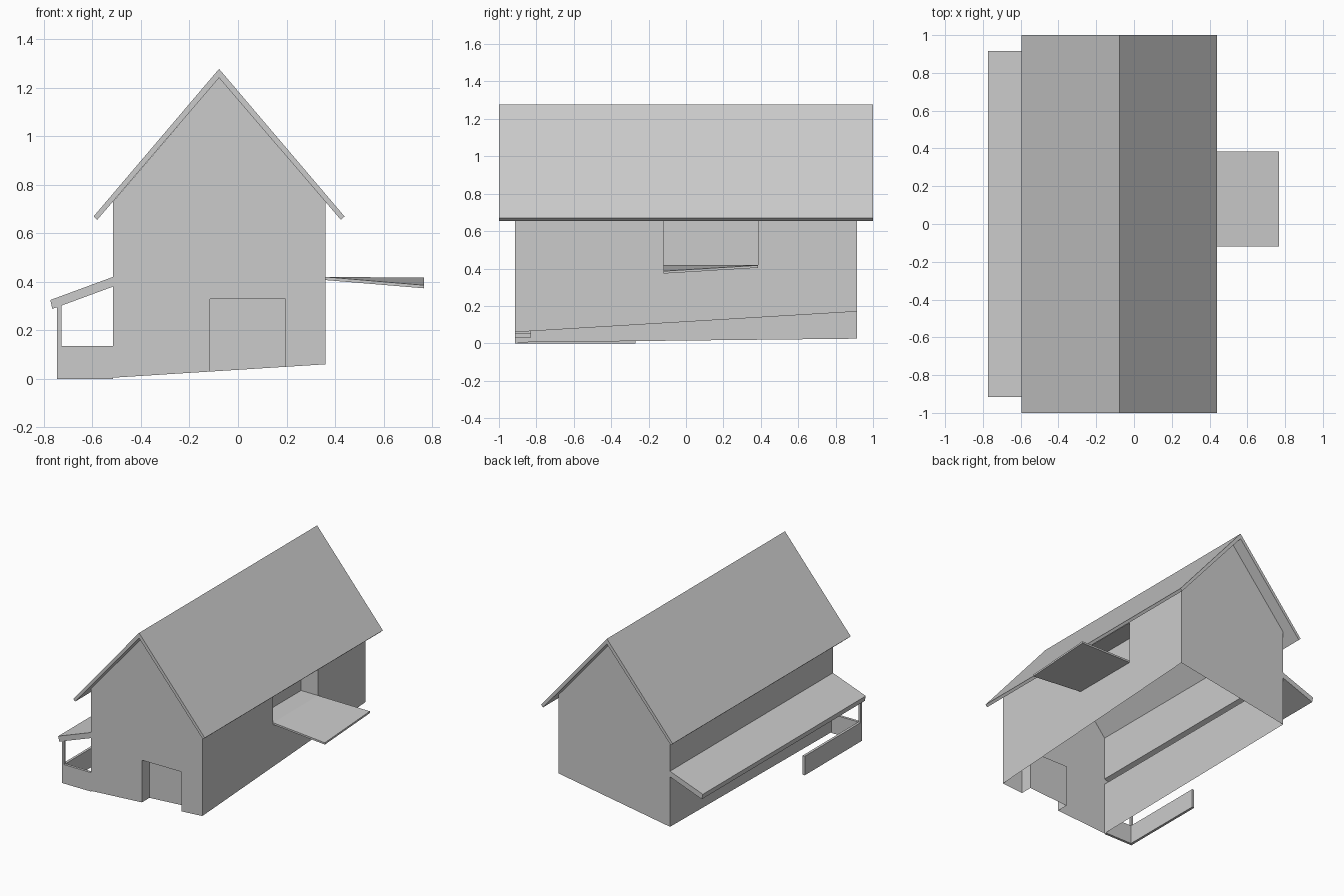
import bpy
from mathutils import Vector

cube = bpy.data.objects.get("Cube")
if cube:
    bpy.data.objects.remove(cube, do_unlink=True)

grey = bpy.data.materials.new("plain grey")
grey.use_nodes = True
grey.diffuse_color = (0.6, 0.6, 0.6, 1)
bsdf = next(n for n in grey.node_tree.nodes if n.type == 'BSDF_PRINCIPLED')
bsdf.inputs["Base Color"].default_value = (0.6, 0.6, 0.6, 1)


def add_mesh(name, polys):
    """Flat-shaded object from a list of polygons given as corner points."""
    verts, faces = [], []
    for poly in polys:
        faces.append(range(len(verts), len(verts) + len(poly)))
        verts += [Vector(p) for p in poly]
    mesh = bpy.data.meshes.new(name)
    mesh.from_pydata(verts, [], [list(f) for f in faces])
    mesh.materials.append(grey)
    mesh.update()
    obj = bpy.data.objects.new(name, mesh)
    bpy.context.collection.objects.link(obj)
    return obj


def extrude_y(name, profile, y0, y1, skip=()):
    """Counter-clockwise (x, z) profile swept from y0 to y1."""
    front = [(x, y0, z) for x, z in profile]
    back = [(x, y1, z) for x, z in profile]
    polys = [front, back[::-1]]
    n = len(profile)
    for i in range(n):
        if i not in skip:
            j = (i + 1) % n
            polys.append([front[j], front[i], back[i], back[j]])
    return add_mesh(name, polys)


def box(name, x0, x1, y0, y1, z0, z1):
    return extrude_y(name, [(x0, z0), (x1, z0), (x1, z1), (x0, z1)], y0, y1)


# Main dimensions
XL, XR, Y = -0.515, 0.36, 0.915
EAVE, RIDGE_X, RIDGE_Z = 0.73, -0.078, 1.24
DX0, DX1, DTOP, DY = -0.115, 0.195, 0.33, -0.83     # door recess
WY0, WY1, WZ0, WZ1, WX = -0.12, 0.385, 0.42, 0.71, 0.226  # window recess


def base(x, y):
    """Height of the sloping ground line under the walls."""
    u, v = (x - XL) / (XR - XL), (y + Y) / (2 * Y)
    left = 0.005 + 0.02 * v
    right = 0.06 + 0.11 * v
    return left + (right - left) * u


def foot(x, y):
    return (x, y, base(x, y))


# Front wall with a doorway notch, and the door recess
d0, d1 = base(DX0, -Y), base(DX1, -Y)
gable = [(XR, EAVE), (RIDGE_X, RIDGE_Z), (XL, EAVE)]
add_mesh("front_wall", [
    [foot(XL, -Y), (DX0, -Y, d0), (DX0, -Y, DTOP), (DX1, -Y, DTOP),
     (DX1, -Y, d1), foot(XR, -Y)] + [(x, -Y, z) for x, z in gable]])
add_mesh("door_recess", [
    [(DX0, DY, d0), (DX1, DY, d1), (DX1, DY, DTOP), (DX0, DY, DTOP)],
    [(DX0, -Y, d0), (DX0, DY, d0), (DX0, DY, DTOP), (DX0, -Y, DTOP)],
    [(DX1, DY, d1), (DX1, -Y, d1), (DX1, -Y, DTOP), (DX1, DY, DTOP)],
    [(DX0, DY, DTOP), (DX1, DY, DTOP), (DX1, -Y, DTOP), (DX0, -Y, DTOP)]])

# Back wall
add_mesh("back_wall", [
    [foot(XR, Y), foot(XL, Y)] + [(x, Y, z) for x, z in gable[::-1]]])

# Side wall with the serving window, and the window recess
add_mesh("window_wall", [
    [foot(XR, -Y), foot(XR, Y), (XR, Y, WZ0), (XR, -Y, WZ0)],
    [(XR, -Y, WZ0), (XR, WY0, WZ0), (XR, WY0, WZ1), (XR, -Y, WZ1)],
    [(XR, WY1, WZ0), (XR, Y, WZ0), (XR, Y, WZ1), (XR, WY1, WZ1)],
    [(XR, -Y, WZ1), (XR, Y, WZ1), (XR, Y, EAVE), (XR, -Y, EAVE)]])
add_mesh("window_recess", [
    [(WX, WY0, WZ0), (WX, WY1, WZ0), (WX, WY1, WZ1), (WX, WY0, WZ1)],
    [(XR, WY1, WZ0), (XR, WY1, WZ1), (WX, WY1, WZ1), (WX, WY1, WZ0)],
    [(XR, WY0, WZ0), (WX, WY0, WZ0), (WX, WY0, WZ1), (XR, WY0, WZ1)],
    [(XR, WY0, WZ1), (WX, WY0, WZ1), (WX, WY1, WZ1), (XR, WY1, WZ1)],
    [(XR, WY0, WZ0), (XR, WY1, WZ0), (WX, WY1, WZ0), (WX, WY0, WZ0)]])

# Porch side wall, with a slot where the porch roof joins
A0, A1 = 0.38, 0.42
add_mesh("porch_wall", [
    [foot(XL, Y), foot(XL, -Y), (XL, -Y, A0), (XL, Y, A0)],
    [(XL, Y, A1), (XL, -Y, A1), (XL, -Y, EAVE), (XL, Y, EAVE)]])

# Main roof: one folded slab
extrude_y("roof", [(-0.58, 0.655), (RIDGE_X, RIDGE_Z), (0.424, 0.655),
                   (0.439, 0.669), (RIDGE_X, 1.277), (-0.595, 0.669)], -1, 1)

# Porch roof, open at the wall end
extrude_y("porch_roof", [(-0.765, 0.288), (XL, A0), (XL, A1), (-0.773, 0.325)],
          -Y, Y, skip=(1,))

# Porch parapet and corner post
PX, T = -0.745, 0.018
box("porch_front_panel", PX, XL, -Y, -Y + T, 0, 0.135)
box("porch_side_panel", PX, PX + T, -Y + T, -0.27, 0, 0.135)
box("porch_post", PX, PX + T, -Y, -Y + T, 0.135, 0.304)

# Serving flap under the window, drooping at its front outer corner
FX = 0.767
top = [(XR, WY0, WZ0), (FX, WY0, 0.386), (FX, WY1, 0.417), (XR, WY1, WZ0)]
low = [(x, y, z - 0.013) for x, y, z in top]
add_mesh("serving_flap", [top, low[::-1]] + [
    [low[i], low[(i + 1) % 4], top[(i + 1) % 4], top[i]] for i in range(4)])
